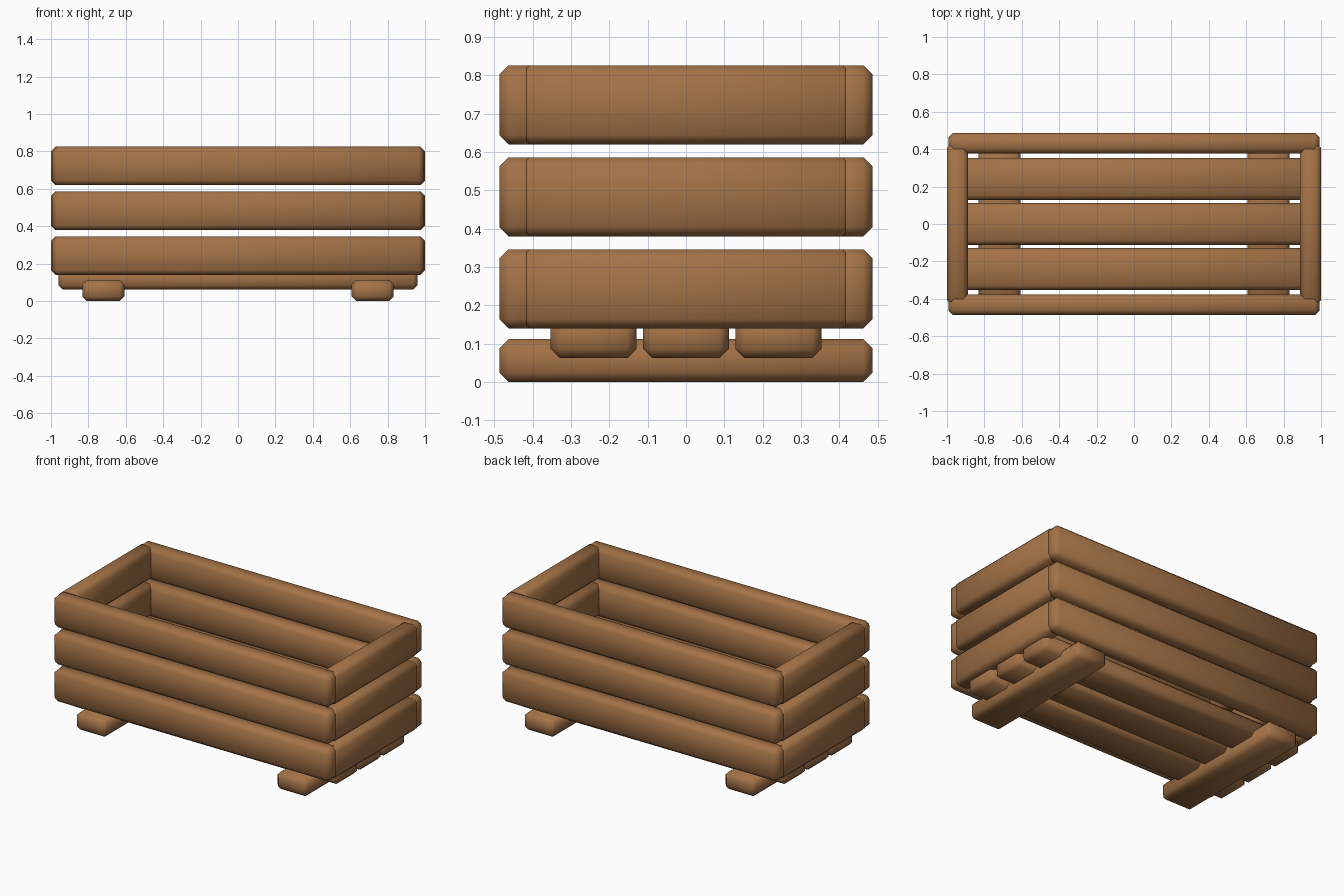
import bpy, bmesh

if "Cube" in bpy.data.objects:
    bpy.data.objects.remove(bpy.data.objects["Cube"])

wood = bpy.data.materials.new("brown wood")
wood.diffuse_color = (0.37, 0.17, 0.063, 1)
wood.use_nodes = True
wood.node_tree.nodes["Principled BSDF"].inputs["Base Color"].default_value = wood.diffuse_color


def board(name, lo, hi, bevel=0.024):
    """Smooth-shaded chamfered board between two corners."""
    bm = bmesh.new()
    bmesh.ops.create_cube(bm, size=1)
    for v in bm.verts:
        v.co = [(a + b) / 2 + c * (b - a) for a, b, c in zip(lo, hi, v.co)]
    bmesh.ops.bevel(bm, geom=bm.edges[:], offset=bevel, segments=1,
                    affect='EDGES', profile=0.5)
    bmesh.ops.recalc_face_normals(bm, faces=bm.faces[:])
    for f in bm.faces:
        f.smooth = True
    me = bpy.data.meshes.new(name)
    bm.to_mesh(me)
    bm.free()
    me.materials.append(wood)
    ob = bpy.data.objects.new(name, me)
    bpy.context.collection.objects.link(ob)


# Three tiers of wall boards
for tier, z in enumerate((0.14, 0.38, 0.62), 1):
    top = z + 0.206
    board(f"front_board_{tier}", (-0.992, -0.487, z), (0.992, -0.377, top))
    board(f"back_board_{tier}", (-0.992, 0.377, z), (0.992, 0.487, top))
    board(f"left_board_{tier}", (-1.0, -0.432, z), (-0.888, 0.432, top))
    board(f"right_board_{tier}", (0.888, -0.432, z), (1.0, 0.432, top))

# Floor slats running lengthwise
for i, y in enumerate((-0.241, 0, 0.241), 1):
    board(f"floor_slat_{i}", (-0.96, y - 0.112, 0.062), (0.96, y + 0.112, 0.174))

# Cross feet
for name, x in (("left_foot", -0.72), ("right_foot", 0.72)):
    board(name, (x - 0.112, -0.487, 0), (x + 0.112, 0.487, 0.112))
